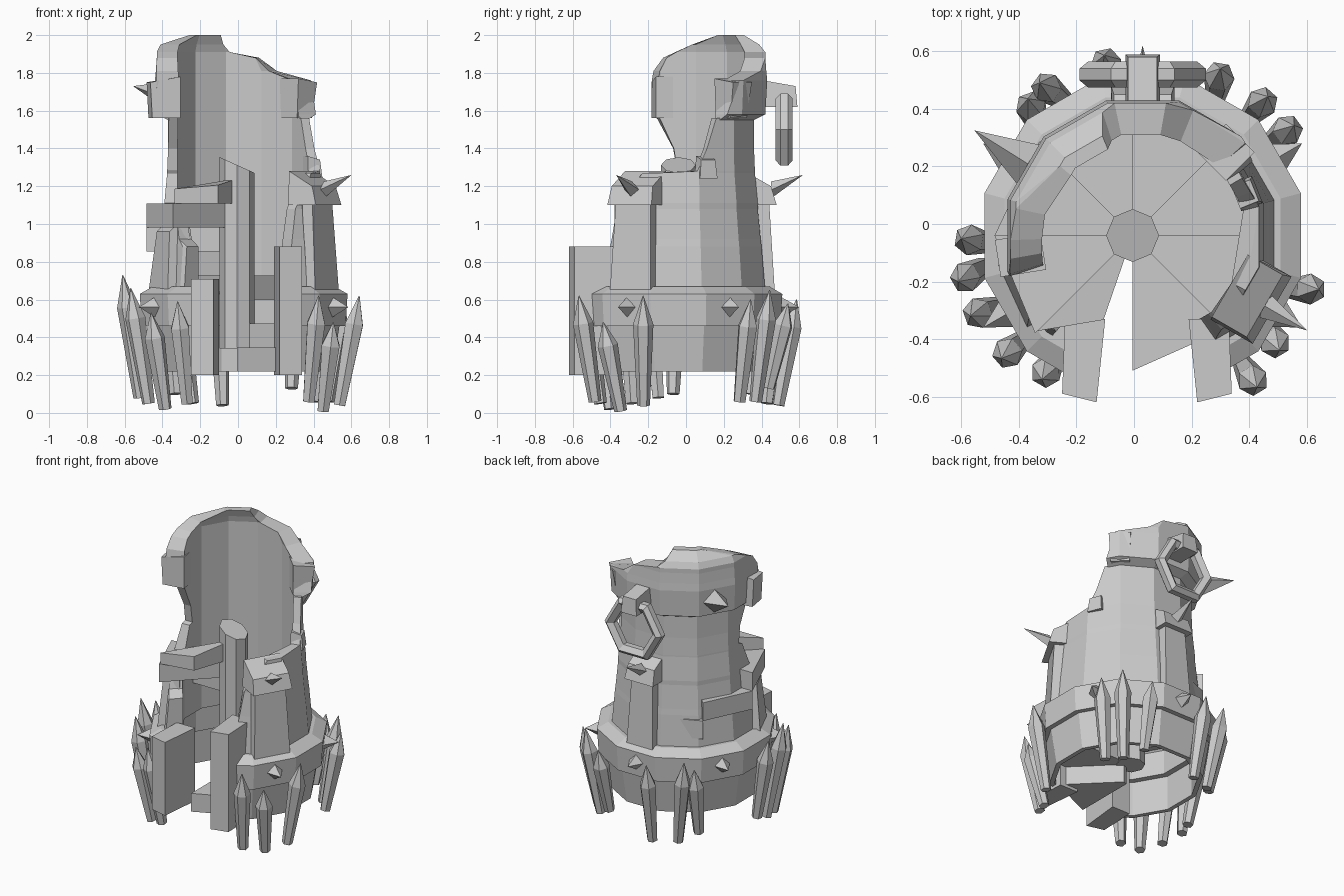
import bpy, bmesh
from math import sin, cos, radians, pi
from mathutils import Matrix, Vector

cube = bpy.data.objects.get("Cube")
if cube:
    bpy.data.objects.remove(cube, do_unlink=True)

stone = bpy.data.materials.new("grey_stone")
stone.use_nodes = True
GREY = (0.6, 0.6, 0.6, 1)
stone.diffuse_color = GREY
stone.node_tree.nodes["Principled BSDF"].inputs["Base Color"].default_value = GREY

CENTRE = Vector((0.03, -0.04, 0))
STAIR_SHIFT = Vector((-0.035, 0, 0))


def finish(name, bm):
    """Turn a bmesh into a flat shaded stone object."""
    bmesh.ops.recalc_face_normals(bm, faces=bm.faces)
    mesh = bpy.data.meshes.new(name)
    bm.to_mesh(mesh)
    bm.free()
    mesh.materials.append(stone)
    obj = bpy.data.objects.new(name, mesh)
    bpy.context.collection.objects.link(obj)
    return obj


def polar(angle, radius, z):
    a = radians(angle)
    return CENTRE + Vector((cos(a) * radius, sin(a) * radius, z))


def on_polygon(angle, apothem, z):
    """Point on a twelve sided ring whose flats face the main axes."""
    off = (angle + 15) % 30 - 15
    return polar(angle, apothem / cos(radians(off)), z)


def ring_wall(name, rows):
    """Loft a broken ring wall; each row is z, outer, inner, start, end."""
    bm = bmesh.new()
    cache = {}

    def vert(p):
        key = tuple(round(c, 4) for c in p)
        if key not in cache:
            cache[key] = bm.verts.new(p)
        return cache[key]

    def face(*vs):
        vs = list(dict.fromkeys(vs))
        if len(vs) > 2 and not bm.faces.get(vs):
            bm.faces.new(vs)

    lo, hi = min(r[3] for r in rows), max(r[4] for r in rows)
    mids = [a for a in range(-75, 300, 30) if lo < a < hi]
    grid = []
    for z, outer, inner, start, end in rows:
        angles = [min(max(a, start), end) for a in [lo] + mids + [hi]]
        grid.append([(vert(on_polygon(a, outer, z)), vert(on_polygon(a, inner, z)))
                     for a in angles])
    for low, up in zip(grid, grid[1:]):
        for j in range(len(low) - 1):
            for s in (0, 1):
                face(low[j][s], low[j + 1][s], up[j + 1][s], up[j][s])
        for j in (0, -1):
            face(low[j][0], low[j][1], up[j][1], up[j][0])
    for row in (grid[0], grid[-1]):
        for a, b in zip(row, row[1:]):
            face(a[0], b[0], b[1], a[1])
    return finish(name, bm)


def prism(name, bottom, top):
    """Solid between two matching outlines."""
    bm = bmesh.new()
    b = [bm.verts.new(p) for p in bottom]
    t = [bm.verts.new(p) for p in top]
    bm.faces.new(b)
    bm.faces.new(t)
    n = len(b)
    for i in range(n):
        bm.faces.new((b[i], b[(i + 1) % n], t[(i + 1) % n], t[i]))
    return finish(name, bm)


def block(name, angle, z0, z1, r0, r1, w0, w1, rt, drop=0):
    """Radial block tapering from width w0 to w1, top falling outward by drop."""
    out = Vector((cos(radians(angle)), sin(radians(angle)), 0))
    side = Vector((-out.y, out.x, 0))

    def outline(radius, w, z, fall):
        return [CENTRE + out * r + side * s * w / 2 + Vector((0, 0, z - f))
                for r, s, f in ((r0, -1, 0), (radius, -1, fall), (radius, 1, fall), (r0, 1, 0))]
    return prism(name, outline(r1, w0, z0, 0), outline(rt, w1, z1, drop))


def spike(name, angle, radius, z, size, length, lift=0):
    """Four sided pyramid pointing outwards."""
    out = Vector((cos(radians(angle)), sin(radians(angle)), 0))
    side = Vector((-out.y, out.x, 0))
    up = Vector((0, 0, 1))
    bm = bmesh.new()
    c = CENTRE + out * radius + up * z
    base = [bm.verts.new(c + d * size) for d in (side, up, -side, -up)]
    tip = bm.verts.new(c + out * length + up * lift)
    bm.faces.new(base)
    for i in range(4):
        bm.faces.new((base[i], base[(i + 1) % 4], tip))
    return finish(name, bm)


def stake(name, angle, tilt, r_tip, z0, z1):
    """Sharpened six sided log leaning outwards and sideways."""
    foot, tip = polar(angle, r_tip - 0.1, z0), polar(angle + tilt, r_tip, z1)
    axis = tip - foot
    turn = axis.to_track_quat('Z', 'Y').to_matrix()
    bm = bmesh.new()
    rings = []
    for t, r in ((0, 0.034), (0.74, 0.054), (1, 0.002)):
        rings.append([bm.verts.new(foot + axis * t + turn @ Vector((cos(k * pi / 3) * r, sin(k * pi / 3) * r, 0)))
                      for k in range(6)])
    for a, b in zip(rings, rings[1:]):
        for i in range(6):
            bm.faces.new((a[i], a[(i + 1) % 6], b[(i + 1) % 6], b[i]))
    bm.faces.new(rings[0])
    bm.faces.new(rings[-1])
    return finish(name, bm)


# Base, its belt, the broken tower wall and the crown
ring_wall("base_wall", [(0.22, 0.47, 0.44, -65, 245), (0.48, 0.51, 0.44, -65, 245)])
ring_wall("base_belt", [(0.46, 0.54, 0.4, -63, 243), (0.63, 0.55, 0.4, -63, 243),
                        (0.67, 0.48, 0.36, -63, 243)])
ring_wall("tower_wall", [
    (0.64, 0.46, 0.35, -58, 228), (0.88, 0.44, 0.35, -55, 228), (0.92, 0.435, 0.35, -54, 219),
    (1.08, 0.42, 0.35, -50, 212), (1.11, 0.42, 0.35, -48, 194), (1.27, 0.405, 0.35, -28, 186),
    (1.28, 0.405, 0.35, 14, 181), (1.4, 0.4, 0.35, 22, 184), (1.56, 0.4, 0.35, 30, 196)])
ring_wall("crown", [
    (1.55, 0.4, 0.35, 33, 195), (1.58, 0.46, 0.35, 34, 196), (1.76, 0.47, 0.35, 42, 197),
    (1.81, 0.465, 0.35, 68, 196), (1.88, 0.46, 0.35, 80, 190), (1.91, 0.46, 0.35, 102, 182),
    (1.95, 0.44, 0.34, 108, 168), (2, 0.37, 0.32, 112, 140)])
block("crown_broken_end", 45, 1.56, 1.77, 0.34, 0.45, 0.12, 0.14, 0.48, 0.02)
block("crown_broken_side", 189, 1.56, 1.78, 0.35, 0.5, 0.13, 0.13, 0.51, 0.03)
block("wall_broken_stone", 22, 1.24, 1.36, 0.35, 0.43, 0.1, 0.08, 0.42, 0.02)

# Pilasters with caps and horns
for label, angle, width in (("front", -30, 0.25), ("back", 90, 0.2)):
    block(label + "_pilaster", angle, 0.64, 1.12, 0.35, 0.51, width, width - 0.04, 0.48)
    block(label + "_pilaster_cap", angle, 1.1, 1.28, 0.35, 0.52, width + 0.02, width, 0.49, 0.08)
    spike(label + "_pilaster_horn", angle, 0.49, 1.18, 0.045, 0.17, 0.08)
block("broken_pilaster", 205, 0.64, 1.06, 0.36, 0.5, 0.24, 0.16, 0.47, 0.1)

# Pyramid studs on the belt and crown
for angle in (-30, 30, 90, 150, 210):
    spike("belt_stud", angle, 0.54, 0.56, 0.055, 0.1)
spike("crown_stud", 148, 0.45, 1.67, 0.085, 0.24, 0.06)

# Spiral stair: wedges climbing round a post, the last one broken
reaches = [(0.47, 0.46)] + [(0.46, 0.46)] * 4 + [(0.46, 0.48), (0.48, 0.48), (0.47, 0.31)]
for k, (near, far) in enumerate(reaches):
    a0 = 45 * k - 90
    a1 = a0 + (26 if k == 7 else 45)
    z = 0.22 + 0.127 * k
    flat = [polar(a, r, z) + STAIR_SHIFT
            for a, r in ((a0, 0.04), (a0, near), (a1, far), (a1, 0.04))]
    falls = (0, 0.05, 0.03, 0) if k == 7 else (0, 0, 0, 0)
    prism("stair_step", flat, [p + Vector((0, 0, 0.127 - f)) for p, f in zip(flat, falls)])
corners = [polar(a, 0.092, 0) + STAIR_SHIFT for a in range(0, 360, 45)]
prism("stair_post", [p + Vector((0, 0, 0.34)) for p in corners],
      [p + Vector((0, 0, 1.31 - 0.45 * p.x)) for p in corners])

# Door jambs
for label, side, x, height in (("left", 1, 0.2, 0.88), ("right", -1, 0.11, 0.71)):
    foot = [Vector((side * (x + dx), y, 0.2))
            for dx, y in ((0.02, -0.62), (0.14, -0.59), (0.13, -0.33), (-0.01, -0.33))]
    prism(label + "_door_jamb", foot, [Vector((p.x, p.y, height)) for p in foot])

# Hanging ring and its bracket at the back
bm = bmesh.new()
loops = []
for i in range(6):
    spin = Matrix.Rotation(radians(60 * i), 3, 'Y')
    loops.append([bm.verts.new(Vector((0.03, 0.52, 1.5)) + spin @ Vector((r, y, 0)))
                  for r, y in ((0.22, -0.02), (0.22, 0.02), (0.19, 0.045), (0.15, 0.02), (0.15, -0.02), (0.19, -0.045))])
for i in range(6):
    a, b = loops[i], loops[(i + 1) % 6]
    for j in range(6):
        bm.faces.new((a[j], a[(j + 1) % 6], b[(j + 1) % 6], b[j]))
finish("hanging_ring", bm)
block("ring_bracket", 90, 1.62, 1.76, 0.45, 0.63, 0.12, 0.1, 0.62, 0.03)

# Sharpened stakes round the base
for angle, tilt, radius, foot, tip in (
        (-52, -1, 0.66, 0.06, 0.62), (-36, -4, 0.62, 0.01, 0.48), (-20, 3, 0.64, 0.04, 0.62),
        (36, 0, 0.65, 0.06, 0.6), (48, 0, 0.65, 0.06, 0.65), (62, 3, 0.64, 0.13, 0.58),
        (102, 0, 0.64, 0.04, 0.6), (120, 4, 0.64, 0.05, 0.64), (134, -4, 0.62, 0.1, 0.58),
        (183, -2, 0.63, 0.1, 0.66), (191, 3, 0.66, 0.08, 0.73), (206, -1, 0.66, 0.05, 0.66),
        (221, 0, 0.65, 0.02, 0.53), (234, 1, 0.61, 0.05, 0.59)):
    stake("stake", angle, tilt, radius, foot, tip)
